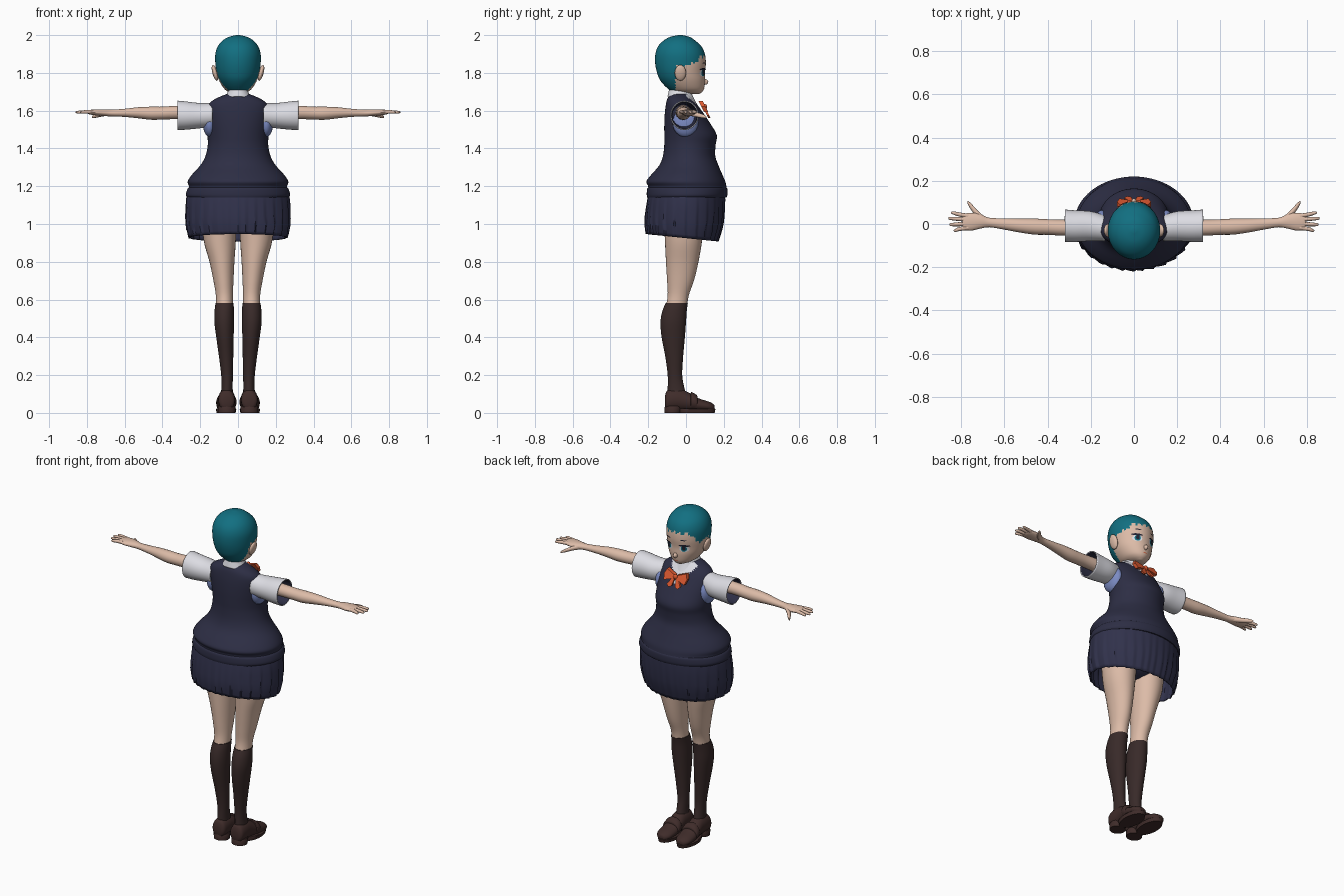
import bpy, bmesh, math
from mathutils import Vector

if "Cube" in bpy.data.objects:
    bpy.data.objects.remove(bpy.data.objects["Cube"])


def material(name, r, g, b):
    m = bpy.data.materials.new(name)
    m.use_nodes = True
    m.diffuse_color = (r, g, b, 1)
    bsdf = next(n for n in m.node_tree.nodes if n.type == "BSDF_PRINCIPLED")
    bsdf.inputs["Base Color"].default_value = (r, g, b, 1)
    bsdf.inputs["Roughness"].default_value = 0.8
    return m


HAIR = material("teal hair", .006, .16, .22)
SKIN = material("skin", .72, .5, .39)
VEST = material("navy vest", .026, .027, .058)
SKIRT = material("navy skirt", .03, .031, .07)
SOCK = material("dark brown sock", .04, .023, .022)
SHOE = material("brown shoe", .05, .025, .023)
WHITE = material("white shirt", .72, .72, .77)
RED = material("orange red", .72, .1, .03)
BLUE = material("lavender lining", .2, .26, .55)
DARK = material("dark eye", .015, .015, .03)


def finish(name, bm, mats, mirror=False, angle=45):
    bmesh.ops.recalc_face_normals(bm, faces=bm.faces)
    me = bpy.data.meshes.new(name)
    bm.to_mesh(me)
    bm.free()
    for m in mats:
        me.materials.append(m)
    me.shade_smooth()
    me.set_sharp_from_angle(angle=math.radians(angle))
    ob = bpy.data.objects.new(name, me)
    bpy.context.scene.collection.objects.link(ob)
    if mirror:
        ob.modifiers.new("mirror", "MIRROR").use_mirror_merge = False
    return ob


def smooth_rows(rows, sub):
    """Catmull-Rom steps between the section rows."""
    out, last = [], len(rows) - 1
    for i in range(last):
        p0, p1, p2, p3 = (rows[max(0, min(last, i + k))] for k in (-1, 0, 1, 2))
        for s in range(sub):
            t = s / sub
            out.append([b + .5 * t * (c - a + t * (2*a - 5*b + 4*c - d + t * (3*(b - c) + d - a)))
                        for a, b, c, d in zip(p0, p1, p2, p3)])
    return out + [rows[-1]]


PLACE = {"z": lambda t, a, b: (a, b, t), "y": lambda t, a, b: (a, t, b), "x": lambda t, a, b: (t, a, b)}


def loft(name, rows, mats, axis="z", n=32, sub=4, caps=True, warp=None, rule=None,
         mirror=False, thick=0, inner=0):
    """Each row: station, centre and radius across, low and high bound."""
    bm = bmesh.new()
    rings = []
    for t, c, r, lo, hi in smooth_rows(rows, sub):
        ring = []
        for k in range(n):
            ang = math.tau * k / n
            a, b = c + r * math.cos(ang), (lo + hi) / 2 + (hi - lo) / 2 * math.sin(ang)
            co = Vector(PLACE[axis](t, a, b))
            ring.append(bm.verts.new(warp(co) if warp else co))
        rings.append(ring)
    for p, q in zip(rings, rings[1:]):
        for k in range(n):
            bm.faces.new((p[k], p[(k + 1) % n], q[(k + 1) % n], q[k]))
    if caps:
        bm.faces.new(rings[0])
        bm.faces.new(rings[-1])
    if rule:
        for f in bm.faces:
            f.material_index = rule(f.calc_center_median())
    ob = finish(name, bm, mats, mirror)
    if thick:
        s = ob.modifiers.new("cloth", "SOLIDIFY")
        s.thickness = thick
        s.material_offset = inner
    return ob


def ball(name, loc, size, mat, mirror=False, tilt=0):
    bm = bmesh.new()
    bmesh.ops.create_uvsphere(bm, u_segments=20, v_segments=12, radius=1)
    for v in bm.verts:
        x, y, z = (c * s for c, s in zip(v.co, size))
        v.co = Vector((x + z * tilt, y, z)) + Vector(loc)
    return finish(name, bm, [mat], mirror)


# Head, with the hair painted above a jagged hairline
def hairline(p):
    if p.y < -.055:
        return 0 if p.z > 1.70 else 1
    jag = .009 * math.sin(p.x * 190) + .005 * math.sin(p.y * 260)
    line = 1.84 + max(0, min(1, (p.y - .03) / .05)) * .05
    return 0 if p.z > line + jag else 1


head = loft("head", [
    (1.687, 0, .014, .035, .068), (1.70, 0, .052, -.065, .086), (1.72, 0, .076, -.1, .096),
    (1.76, 0, .1, -.136, .101), (1.80, 0, .113, -.153, .1), (1.85, 0, .12, -.163, .105),
    (1.90, 0, .12, -.162, .1), (1.94, 0, .107, -.148, .082), (1.97, 0, .083, -.12, .05),
    (1.99, 0, .05, -.085, .02), (2.0, 0, .01, -.04, -.02)],
    [HAIR, SKIN], n=72, sub=6, rule=hairline)
ball("nose", (0, .1, 1.752), (.012, .018, .015), SKIN)
ball("ear", (.122, -.03, 1.80), (.014, .03, .042), SKIN, True, .25)
loft("neck", [(1.6, 0, .05, -.08, .02), (1.68, 0, .042, -.075, .015), (1.77, 0, .045, -.08, .02)], [SKIN])


# Painted face details, laid onto the head
def patch(name, cx, cz, rx, rz, mat, lift, mirror=True):
    rows = [(.2, cx, rx * k, cz - rz * k, cz + rz * k) for k in (1, .8, .6, .4, .2, .05)]
    ob = loft(name, rows, [mat], axis="y", n=24, sub=1)
    if ob.data.polygons[0].normal.y < 0:
        ob.data.flip_normals()
    w = ob.modifiers.new("lay on face", "SHRINKWRAP")
    w.target, w.wrap_method, w.wrap_mode = head, "PROJECT", "ABOVE_SURFACE"
    w.use_project_y, w.use_negative_direction, w.use_positive_direction = True, True, False
    w.offset = lift
    if mirror:
        ob.modifiers.new("mirror", "MIRROR")


patch("eye_white", .048, 1.80, .025, .02, WHITE, .002)
patch("iris", .047, 1.801, .015, .019, HAIR, .003)
patch("pupil", .047, 1.803, .009, .013, DARK, .004)
patch("eyelash", .05, 1.82, .028, .006, DARK, .005)
patch("eyebrow", .048, 1.852, .016, .003, DARK, .003)
patch("mouth", 0, 1.72, .012, .002, RED, .002, False)

# Knitted vest, with the shirt showing in the V neck
loft("vest", [
    (1.145, 0, .262, -.2, .21), (1.18, 0, .262, -.202, .216), (1.2, 0, .26, -.2, .214),
    (1.225, 0, .266, -.21, .208), (1.26, 0, .245, -.185, .193), (1.31, 0, .2, -.142, .172),
    (1.36, 0, .172, -.122, .155), (1.42, 0, .16, -.115, .157), (1.47, 0, .162, -.115, .163),
    (1.53, 0, .165, -.115, .13), (1.59, 0, .166, -.112, .09), (1.635, 0, .155, -.106, .058),
    (1.665, 0, .115, -.098, .035), (1.69, 0, .055, -.082, .02)],
    [VEST, WHITE], n=64, rule=lambda p: int(p.y > 0 and p.z > 1.565 + abs(p.x) * 1.3))
loft("vest_hem", [(1.14, 0, .268, -.205, .214), (1.155, 0, .276, -.208, .219),
                  (1.185, 0, .268, -.206, .219), (1.195, 0, .258, -.198, .212)], [VEST], n=64)


# Pleated skirt, lower at the front
def pleat(co):
    fold = (math.atan2(co.y, co.x) / math.tau * 28) % 1
    s = .975 + .04 * fold * max(0, min(1, (1.17 - co.z) * 6))
    drop = .1 * co.y * max(0, 1.15 - co.z) / .22
    return Vector((co.x * s, co.y * s, co.z - drop))


loft("skirt", [(1.17, 0, .27, -.2, .21), (1.13, 0, .28, -.208, .212), (1.03, 0, .278, -.217, .202),
               (.97, 0, .271, -.216, .187), (.925, 0, .26, -.21, .172)],
     [SKIRT], n=168, sub=2, caps=False, warp=pleat, thick=.006)
ball("hips", (0, -.01, 1.07), (.2, .15, .12), SKIRT)

# Shirt collar, two front flaps and the sleeves
def lean(co):
    return Vector((co.x, co.y, co.z - .3 * (co.y + .03)))


loft("collar", [(1.715, 0, .05, -.083, .028), (1.69, 0, .058, -.09, .04), (1.655, 0, .08, -.098, .062)],
     [WHITE], caps=False, warp=lean, thick=.006)
loft("sleeve", [(.135, -.02, .06, 1.515, 1.64), (.2, -.01, .069, 1.507, 1.64),
                (.27, -.01, .073, 1.5, 1.648), (.32, -.008, .075, 1.497, 1.653)],
     [WHITE, VEST], axis="x", caps=False, mirror=True, thick=.006, inner=1)
ball("sleeve_lining", (.15, -.003, 1.535), (.036, .068, .075), BLUE, True)


# Ribbon bow made from flat shapes pushed out in depth
def plate(name, outline, y, depth, mat, mirror=False):
    bm = bmesh.new()
    f = bm.faces.new([bm.verts.new((x, y - (z - 1.62) * .5, z)) for x, z in outline])
    new = bmesh.ops.extrude_face_region(bm, geom=[f])["geom"]
    bmesh.ops.translate(bm, vec=(0, depth, 0), verts=[g for g in new if isinstance(g, bmesh.types.BMVert)])
    return finish(name, bm, [mat], mirror, 30)


plate("bow_wing", [(.005, 1.628), (.065, 1.65), (.078, 1.622), (.068, 1.592), (.005, 1.612)], .082, .022, RED, True)
plate("bow_tail", [(.004, 1.615), (.018, 1.615), (.045, 1.575), (.03, 1.562), (.012, 1.57)], .088, .012, RED, True)
ball("bow_knot", (0, .1, 1.62), (.014, .012, .015), RED)

# Arms, palms and fingers
loft("arm", [
    (.16, -.015, .04, 1.55, 1.63), (.32, -.017, .037, 1.555, 1.626), (.4, -.014, .036, 1.553, 1.621),
    (.46, -.012, .037, 1.552, 1.621), (.53, -.007, .032, 1.56, 1.618), (.6, .0, .026, 1.567, 1.61),
    (.67, .007, .022, 1.57, 1.605), (.71, .012, .033, 1.571, 1.607), (.75, .011, .041, 1.575, 1.607),
    (.785, .01, .038, 1.58, 1.604), (.795, .01, .03, 1.584, 1.6)], [SKIN], axis="x", n=20, mirror=True)
for label, y0, y1, tip in (("index", .037, .052, .848), ("middle", .02, .026, .86),
                           ("ring", .001, -.003, .855), ("little", -.017, -.03, .835)):
    loft(label + "_finger", [(.765, y0, .01, 1.583, 1.603), (.81, (y0 + y1) / 2, .0095, 1.584, 1.603),
                             (tip - .008, y1, .007, 1.585, 1.599), (tip, y1, .002, 1.59, 1.594)],
         [SKIN], axis="x", n=10, sub=3, mirror=True)
loft("thumb", [(.69, .018, .014, 1.573, 1.603), (.725, .045, .018, 1.568, 1.594),
               (.755, .081, .015, 1.562, 1.583), (.772, .103, .006, 1.56, 1.572)],
     [SKIN], axis="x", n=12, mirror=True)

# Legs, knee socks and loafers
loft("thigh", [
    (1.08, .1, .095, -.12, .1), (.92, .097, .086, -.112, .086), (.8, .085, .066, -.106, .066),
    (.7, .077, .053, -.1, .042), (.62, .072, .045, -.097, .014), (.55, .072, .045, -.11, .005)],
    [SKIN], mirror=True)
loft("knee_sock", [
    (.583, .071, .048, -.106, .01), (.54, .073, .051, -.125, .004), (.48, .073, .052, -.135, 0),
    (.4, .069, .046, -.129, -.006), (.3, .063, .038, -.11, -.015), (.2, .058, .031, -.097, -.02),
    (.13, .058, .03, -.097, -.008), (.06, .06, .036, -.1, .01)], [SOCK], mirror=True)
loft("shoe_upper", [
    (-.112, .06, .025, .03, .085), (-.1, .06, .041, .012, .118), (-.06, .06, .045, .012, .128),
    (-.02, .06, .045, .012, .124), (.02, .061, .048, .01, .104), (.07, .063, .051, .008, .076),
    (.12, .064, .045, .008, .06), (.146, .064, .026, .01, .046), (.152, .064, .008, .018, .034)],
    [SHOE], axis="y", mirror=True)
loft("shoe_strap", [(.025, .061, .05, .012, .106), (.03, .061, .053, .01, .11),
                    (.055, .062, .054, .01, .096), (.06, .062, .05, .012, .088)],
     [SHOE], axis="y", sub=2, mirror=True)
loft("shoe_sole", [(0, .063, .05, -.035, .152), (.02, .063, .054, -.04, .156), (.024, .063, .05, -.04, .152)],
     [SHOE], sub=1, mirror=True)
loft("shoe_heel", [(0, .06, .045, -.113, -.028), (.03, .06, .047, -.114, -.022), (.036, .06, .044, -.11, -.025)],
     [SHOE], sub=1, mirror=True)
